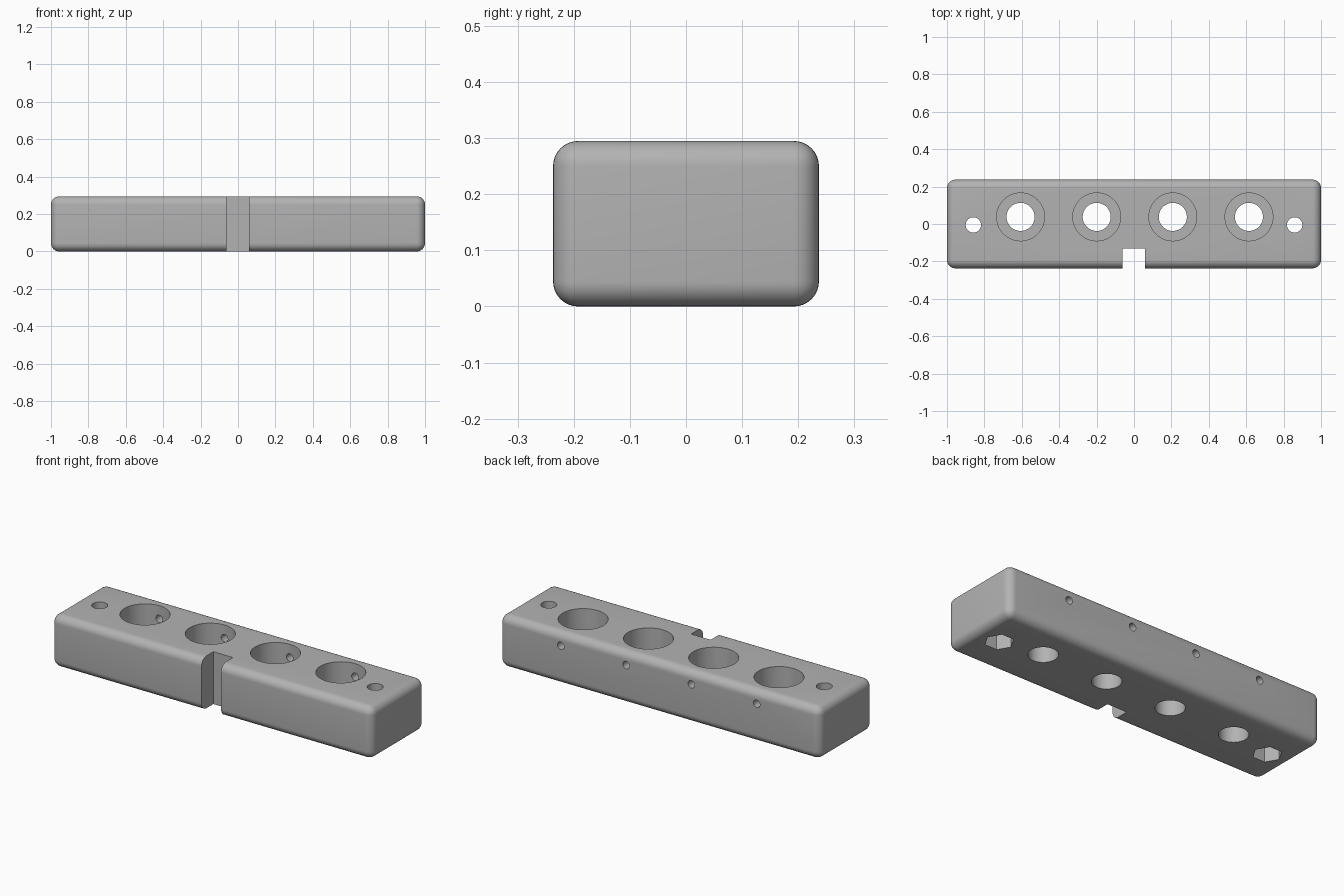
import bpy, bmesh, math
from mathutils import Matrix

old = bpy.data.objects.get("Cube")
if old:
    bpy.data.objects.remove(old, do_unlink=True)

LENGTH, WIDTH, HEIGHT, FILLET = 2.0, 0.474, 0.295, 0.045
BORE_X = [0.004 + 0.407 * (i - 1.5) for i in range(4)]
BORE_Y, BORE_FLOOR = 0.038, 0.14

grey = bpy.data.materials.new("plain_grey")
grey.use_nodes = True
colour = (0.45, 0.45, 0.45, 1)
grey.diffuse_color = colour
grey.node_tree.nodes["Principled BSDF"].inputs["Base Color"].default_value = colour


def finish(name, bm):
    mesh = bpy.data.meshes.new(name)
    bm.to_mesh(mesh)
    bm.free()
    mesh.materials.append(grey)
    obj = bpy.data.objects.new(name, mesh)
    bpy.context.collection.objects.link(obj)
    return obj


def box(name, size, centre, fillet=0):
    bm = bmesh.new()
    bmesh.ops.create_cube(bm, size=1, matrix=Matrix.Translation(centre) @ Matrix.Diagonal((*size, 1)))
    if fillet:
        bmesh.ops.bevel(bm, geom=bm.edges[:], offset=fillet, segments=8, profile=0.5, affect='EDGES')
    return finish(name, bm)


def prism(name, radius, start, end, sides=64):
    """Cylinder or prism between two points, along z or y."""
    bm = bmesh.new()
    depth = max(abs(b - a) for a, b in zip(start, end))
    place = Matrix.Translation([(a + b) / 2 for a, b in zip(start, end)])
    if start[1] != end[1]:
        place = place @ Matrix.Rotation(math.pi / 2, 4, 'X')
    # turn so that a corner always points along x
    place = place @ Matrix.Rotation(math.pi / 2, 4, 'Z')
    bmesh.ops.create_cone(bm, cap_ends=True, segments=sides, radius1=radius,
                          radius2=radius, depth=depth, matrix=place)
    if sides == 6:
        xmax = max(v.co.x for v in bm.verts)
        if sum(abs(v.co.x - xmax) < 1e-4 for v in bm.verts) > 2:
            bmesh.ops.rotate(bm, verts=bm.verts, cent=place.translation,
                             matrix=Matrix.Rotation(math.pi / 6, 3, 'Z'))
    return finish(name, bm)


# Rounded block
block = box("holder_block", (LENGTH, WIDTH, HEIGHT), (0, 0, HEIGHT / 2), FILLET)

# Front slot
cutters = [box("slot_cutter", (0.122, 0.3, 1), (-0.001, -0.281, 0.15))]

# Stepped bores with a set screw hole from the back
for x in BORE_X:
    cutters += [
        prism("bore_cutter", 0.128, (x, BORE_Y, BORE_FLOOR), (x, BORE_Y, 0.5)),
        prism("through_cutter", 0.075, (x, BORE_Y, -0.1), (x, BORE_Y, 0.4)),
        prism("set_screw_cutter", 0.021, (x, BORE_Y, 0.221), (x, 0.4, 0.221), 24),
    ]

# Mounting holes with hexagonal nut pockets underneath
for x in (-0.859, 0.859):
    cutters += [
        prism("mount_cutter", 0.041, (x, -0.005, -0.1), (x, -0.005, 0.4), 40),
        prism("nut_cutter", 0.075, (x, -0.005, -0.1), (x, -0.005, 0.09), 6),
    ]

bpy.context.view_layer.objects.active = block
for cutter in cutters:
    cutter.hide_render = True
    mod = block.modifiers.new("cut", 'BOOLEAN')
    mod.operation, mod.solver, mod.object = 'DIFFERENCE', 'EXACT', cutter
    bpy.ops.object.modifier_apply(modifier=mod.name)
    bpy.data.objects.remove(cutter, do_unlink=True)

for obj in bpy.context.selected_objects:
    obj.select_set(False)
block.select_set(True)
bpy.ops.object.shade_smooth_by_angle(angle=math.radians(30))
